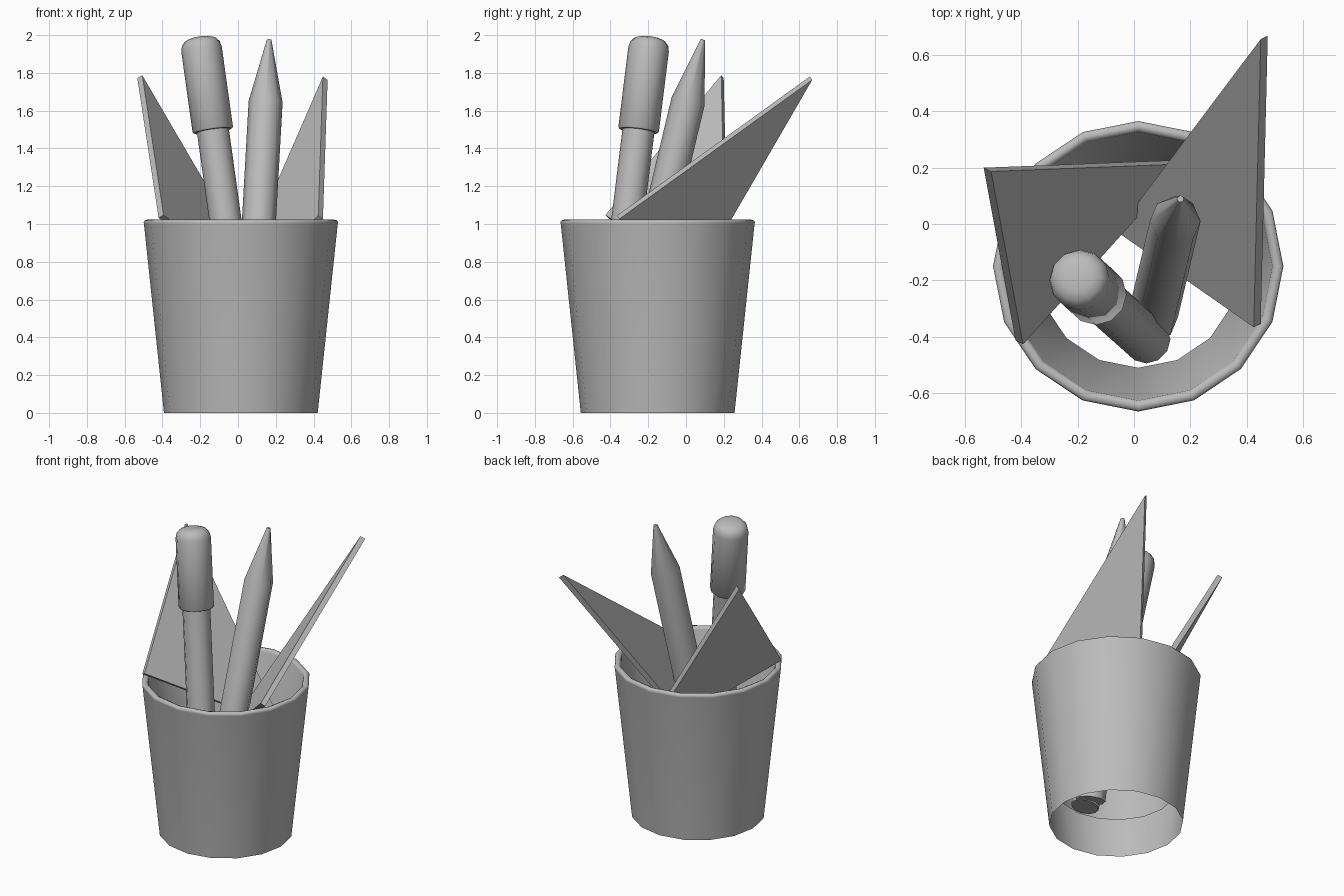
import bpy, bmesh, math
from mathutils import Vector, Matrix

if "Cube" in bpy.data.objects:
    bpy.data.objects.remove(bpy.data.objects["Cube"])

grey = bpy.data.materials.new("plain_grey")
grey.diffuse_color = (0.5, 0.5, 0.5, 1)
grey.use_nodes = True
grey.node_tree.nodes["Principled BSDF"].inputs["Base Color"].default_value = grey.diffuse_color


def finish(name, bm, smooth=None):
    bmesh.ops.recalc_face_normals(bm, faces=bm.faces)
    me = bpy.data.meshes.new(name)
    bm.to_mesh(me)
    bm.free()
    ob = bpy.data.objects.new(name, me)
    me.materials.append(grey)
    bpy.context.collection.objects.link(ob)
    if smooth:
        bpy.ops.object.select_all(action='DESELECT')
        ob.select_set(True)
        bpy.context.view_layer.objects.active = ob
        bpy.ops.object.shade_smooth_by_angle(angle=math.radians(smooth))
    return ob


def lathe(name, profile, sides, base, axis=(0, 0, 1), caps=True, smooth=50):
    """Spin (radius, distance) points about an axis starting at base."""
    rot = Vector((0, 0, 1)).rotation_difference(Vector(axis)).to_matrix().to_4x4()
    mat = Matrix.Translation(base) @ rot
    bm = bmesh.new()
    rings = []
    for r, d in profile:
        rings.append([bm.verts.new(mat @ Vector((r * math.cos(a), r * math.sin(a), d)))
                      for a in (2 * math.pi * i / sides for i in range(sides))])
    for lo, hi in zip(rings, rings[1:]):
        for i in range(sides):
            j = (i + 1) % sides
            bm.faces.new((lo[i], lo[j], hi[j], hi[i]))
    if caps:
        bm.faces.new(rings[0][::-1])
        bm.faces.new(rings[-1])
    return finish(name, bm, smooth)


def plate(name, corners, thickness):
    """Flat triangular slab centred on its three corners."""
    a, b, c = map(Vector, corners)
    n = (b - a).cross(c - a).normalized() * thickness / 2
    bm = bmesh.new()
    top = [bm.verts.new(p + n) for p in (a, b, c)]
    low = [bm.verts.new(p - n) for p in (a, b, c)]
    bm.faces.new(top)
    bm.faces.new(low[::-1])
    for i in range(3):
        j = (i + 1) % 3
        bm.faces.new((low[i], low[j], top[j], top[i]))
    return finish(name, bm)


# Open tapered cup: outer wall, rounded rim, inner wall
lathe("cup", [(0.407, 0), (0.513, 1.0), (0.515, 1.010), (0.509, 1.019),
              (0.495, 1.023), (0.482, 1.018), (0.476, 1.005), (0.36, 0.23)],
      16, (0.015, -0.15, 0), caps=False)

# Marker barrel and its rounded cap
marker_base, marker_axis = Vector((0.045, -0.41, 0.22)), Vector((-0.247, 0.22, 1.77))
lathe("marker_barrel", [(0.085, 0), (0.085, 1.34)], 12, marker_base, marker_axis)
lathe("marker_cap", [(0.102, 1.295), (0.108, 1.302), (0.108, 1.735), (0.101, 1.765),
                     (0.082, 1.787), (0.05, 1.798)], 12, marker_base, marker_axis)

# Sharpened pencil
lathe("pencil", [(0.09, 0), (0.09, 1.47), (0.012, 1.808)], 8,
      (0.066, -0.33, 0.22), (0.099, 0.42, 1.76))

# Two set squares leaning out of the cup
plate("left_set_square", [(-0.52, 0.193, 1.78), (-0.407, -0.42, 1.04), (0.169, 0.22, 0.60)], 0.033)
plate("right_set_square", [(0.462, 0.662, 1.772), (0.437, -0.36, 1.035), (-0.05, -0.02, 0.595)], 0.033)
